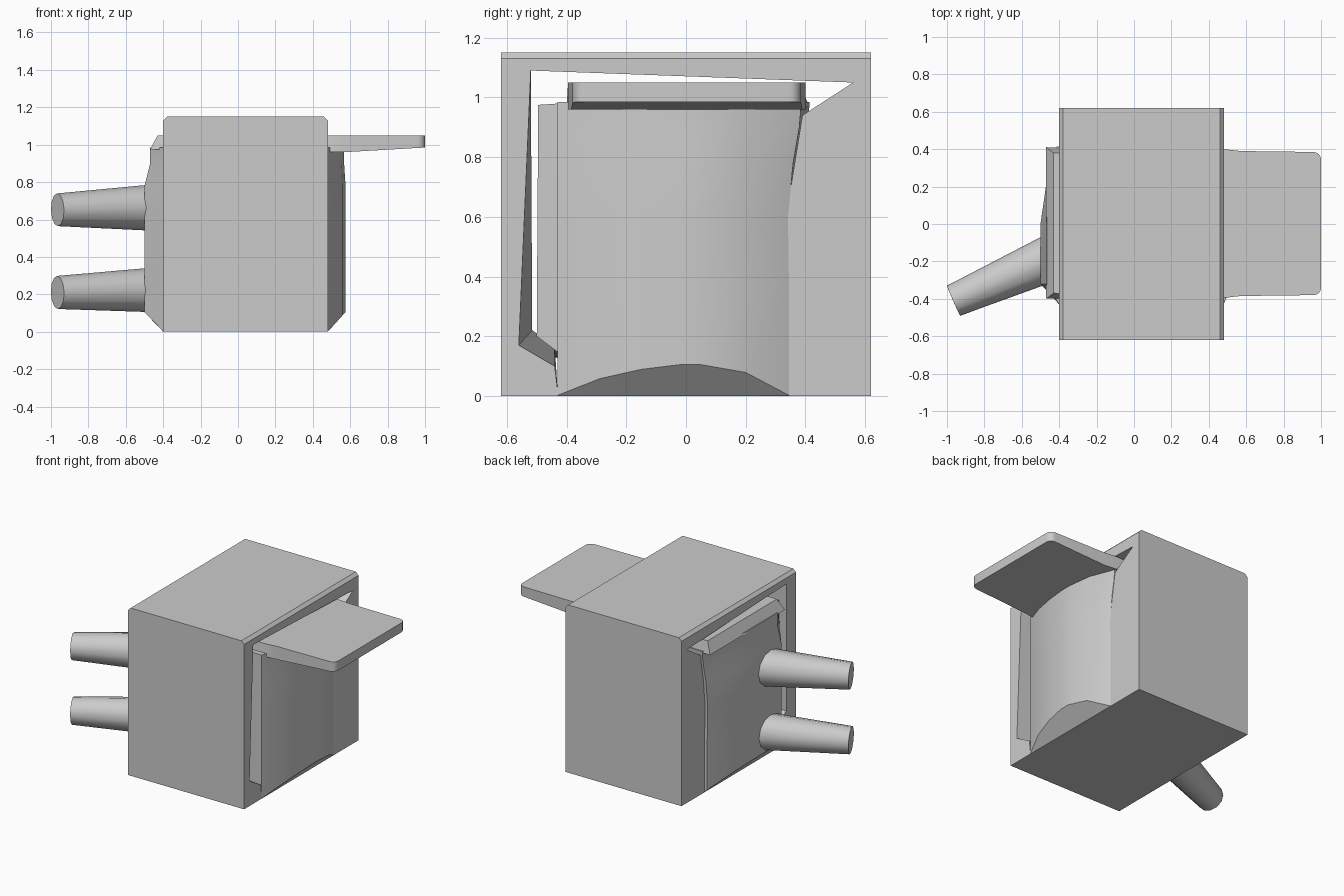
import bpy, bmesh, math
from mathutils import Vector

default = bpy.data.objects.get("Cube")
if default:
    bpy.data.objects.remove(default)

grey = bpy.data.materials.new("plain grey")
grey.use_nodes = True
COLOUR = (0.6, 0.6, 0.6, 1)
grey.diffuse_color = COLOUR
grey.node_tree.nodes["Principled BSDF"].inputs["Base Color"].default_value = COLOUR


def finish(bm, name, smooth=None):
    bmesh.ops.remove_doubles(bm, verts=bm.verts[:], dist=0.0005)
    bmesh.ops.recalc_face_normals(bm, faces=bm.faces[:])
    mesh = bpy.data.meshes.new(name)
    bm.to_mesh(mesh)
    bm.free()
    mesh.materials.append(grey)
    ob = bpy.data.objects.new(name, mesh)
    bpy.context.collection.objects.link(ob)
    if smooth:
        bpy.ops.object.select_all(action='DESELECT')
        ob.select_set(True)
        bpy.context.view_layer.objects.active = ob
        bpy.ops.object.shade_smooth_by_angle(angle=math.radians(smooth))
    return ob


def ring(bm, points):
    return [bm.verts.new(p) for p in points]


def bridge(bm, a, b):
    n = len(a)
    for i in range(n):
        j = (i + 1) % n
        bm.faces.new((a[i], a[j], b[j], b[i]))


def loft(bm, loops, caps=True):
    rings = [ring(bm, loop) for loop in loops]
    for a, b in zip(rings, rings[1:]):
        bridge(bm, a, b)
    if caps:
        bm.faces.new(rings[0])
        bm.faces.new(rings[-1])
    return rings


# Housing: chamfered box with a tapering tunnel from side to side
bm = bmesh.new()
outer = loft(bm, [[(x, -0.62, 0), (x, 0.62, 0), (x, 0.62, top), (x, -0.62, top)]
                  for x, top in ((-0.4, 1.13), (-0.38, 1.15), (0.46, 1.15), (0.48, 1.13))],
             caps=False)
shared = [(0.56, 1.05), (0.39, 0.94), (0.335, 0.6), (0.335, 0.02), (-0.43, 0.02)]
wide = [(-0.44, 0.10), (-0.56, 0.17), (-0.52, 1.09)]
narrow = [(-0.44, 0.17), (-0.515, 0.22), (-0.52, 1.09)]
tunnel = loft(bm, [[(-0.4, y, z) for y, z in shared + narrow],
                   [(0.48, y, z) for y, z in shared + wide]], caps=False)
for rim, hole in ((outer[0], tunnel[0]), (outer[-1], tunnel[-1])):
    edges = [bm.edges.get((loop[i - 1], loop[i]))
             for loop in (rim, hole) for i in range(len(loop))]
    bmesh.ops.triangle_fill(bm, use_beauty=True, edges=edges)
finish(bm, "housing")

# Bulging core filling the tunnel: (side, y, bulge weight) around its outline
outline = [(1, -0.43, 0), (1, -0.29, 0.55), (1, -0.15, 0.85), (1, -0.02, 1), (1, 0.05, 1),
           (1, 0.2, 0.75), (1, 0.345, 0),
           (-1, 0.37, 0.2), (-1, 0.2, 0.7), (-1, 0, 1), (-1, -0.32, 1), (-1, -0.43, 0)]
levels = [(0, 0, 1), (0.105, 1, 1), (0.35, 1, 1), (0.6, 1, 0.99), (0.78, 1, 1.04),
          (0.9, 0.8, 1.1), (0.985, 0.72, 1.12)]
loops = []
for z, bulge, spread in levels:
    loop = []
    for side, y, w in outline:
        edge, depth = (0.48, 0.095) if side > 0 else (-0.4, 0.1)
        if side > 0 and z > 0.7:
            bulge = max(bulge, 0.92)
        elif side < 0 and z > 0.85:
            bulge = 0.7
        height = z * max(w, 0.02) if z == 0.105 else z
        loop.append((edge + side * depth * bulge * w, y * spread if y > 0 else y, height))
    loops.append(loop)
bm = bmesh.new()
loft(bm, loops)
finish(bm, "core", 25)

# Narrow fin standing in the open slot beside the core
bm = bmesh.new()
loft(bm, [[(x, -0.5, 0.2), (x, -0.42, 0.14), (x, -0.42, 0.98), (x, -0.495, 0.975)]
          for x in (-0.36, 0.3)])
finish(bm, "slot_fin")

# Shelf: slab through the top, with rounded tip corners and a sloped rear end
top, bottom = [], []
shelf = [(-0.43, -0.37), (0.48, -0.395), (0.57, -0.385)]
for cy, start in ((-0.34, -90), (0.345, 0)):
    for k in range(5):
        a = math.radians(start + k * 22.5)
        shelf.append((0.96 + 0.04 * math.cos(a), cy + 0.04 * math.sin(a)))
shelf += [(0.57, 0.39), (0.48, 0.4), (-0.43, 0.38)]
for x, y in shelf:
    top.append((x, y, 1.05))
    if x < 0:
        bottom.append((-0.47, y * 1.08, 0.975))
    else:
        bottom.append((x, y, 0.96 + 0.025 * max(0, x - 0.57) / 0.43))
bm = bmesh.new()
loft(bm, [bottom, top])
finish(bm, "shelf", 30)


# Two tapered pegs angled forward from the right side
def peg(name, start, end, r1, r2):
    a, b = Vector(start), Vector(end)
    axis = b - a
    bm = bmesh.new()
    bmesh.ops.create_cone(bm, cap_ends=True, segments=12, radius1=r1, radius2=r2,
                          depth=axis.length)
    turn = axis.to_track_quat('Z', 'Y').to_matrix().to_4x4()
    bm.transform(turn)
    bmesh.ops.translate(bm, verts=bm.verts[:], vec=(a + b) / 2)
    finish(bm, name, 35)


peg("upper_peg", (-0.44, -0.18, 0.664), (-0.965, -0.41, 0.652), 0.125, 0.0875)
peg("lower_peg", (-0.44, -0.18, 0.224), (-0.965, -0.41, 0.21), 0.12, 0.0885)
